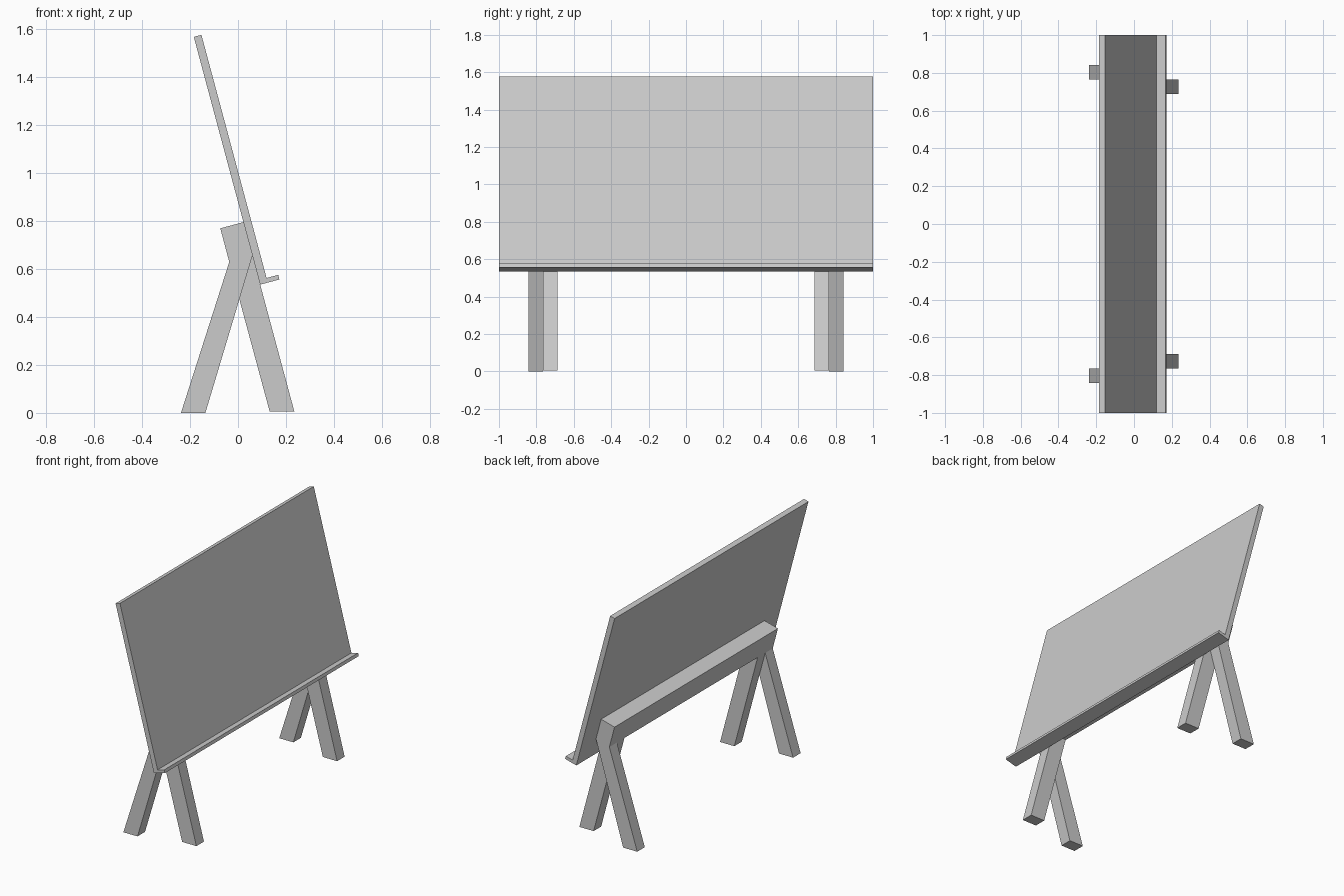
import bpy, bmesh
from math import sin, cos, radians

if "Cube" in bpy.data.objects:
    bpy.data.objects.remove(bpy.data.objects["Cube"])

TILT = radians(15)
BASE = (0.0925, 0.535)  # lower rear edge of the board


def tilted(n, u):
    """Board-plane coordinates (n forward, u up the slope) to x, z."""
    return (BASE[0] + n * cos(TILT) - u * sin(TILT),
            BASE[1] + n * sin(TILT) + u * cos(TILT))


def prism(name, profile, y0, y1):
    """Extrude an x-z profile along y."""
    bm = bmesh.new()
    face = bm.faces.new([bm.verts.new((x, y0, z)) for x, z in profile])
    ext = bmesh.ops.extrude_face_region(bm, geom=[face])["geom"]
    verts = [v for v in ext if isinstance(v, bmesh.types.BMVert)]
    bmesh.ops.translate(bm, verts=verts, vec=(0, y1 - y0, 0))
    bmesh.ops.recalc_face_normals(bm, faces=bm.faces)
    mesh = bpy.data.meshes.new(name)
    bm.to_mesh(mesh)
    bm.free()
    obj = bpy.data.objects.new(name, mesh)
    bpy.context.collection.objects.link(obj)
    return obj


def tilted_box(name, n0, n1, u0, u1, half):
    corners = [(n0, u0), (n1, u0), (n1, u1), (n0, u1)]
    return prism(name, [tilted(*c) for c in corners], -half, half)


# Leaning board with a lip along its lower edge
prism("board", [tilted(*c) for c in
                [(0, 0), (0.083, 0), (0.083, 0.02), (0.033, 0.02),
                 (0.033, 1.07), (0, 1.07)]], -1, 1)

# Beam behind the board
BEAM_LOW, BEAM_HIGH = 0.125, 0.27
tilted_box("rear_beam", -0.1, 0, BEAM_LOW, BEAM_HIGH, 0.843)

# Legs hang from the underside of the beam, side by side
top_back, top_front = tilted(-0.1, BEAM_LOW), tilted(0, BEAM_LOW)
for side, s in (("left", -1), ("right", 1)):
    prism("rear_leg_" + side,
          [(-0.238, 0), (-0.136, 0), top_front, top_back],
          s * 0.765, s * 0.843)
    prism("front_leg_" + side,
          [(0.132, 0.006), (0.235, 0.006), top_front, top_back],
          s * 0.687, s * 0.765)
